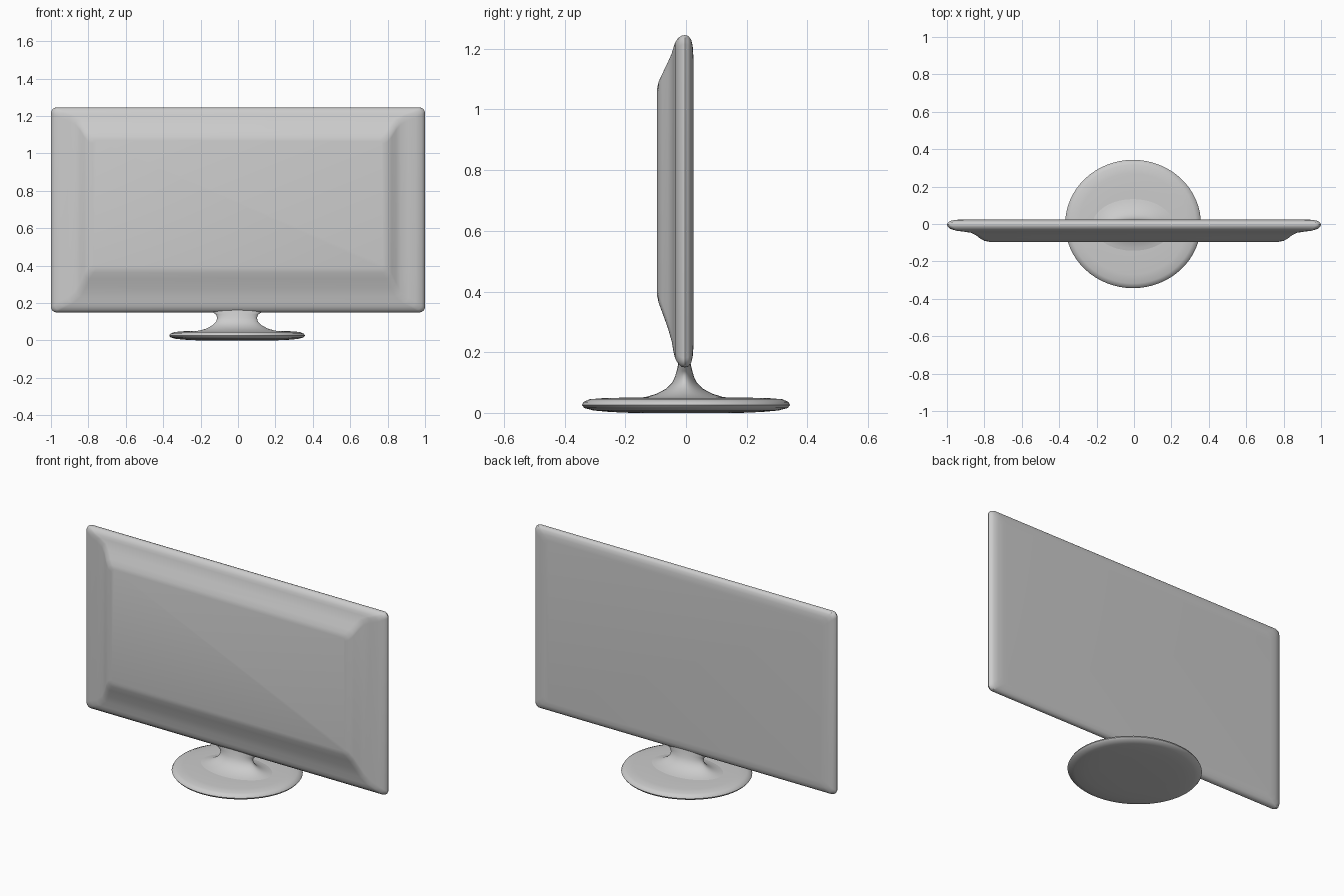
import bpy, bmesh, math

cube = bpy.data.objects.get("Cube")
if cube:
    bpy.data.objects.remove(cube)

grey = bpy.data.materials.new("light grey plastic")
grey.use_nodes = True
colour = (0.6, 0.6, 0.6, 1)
grey.diffuse_color = colour
grey.node_tree.nodes["Principled BSDF"].inputs["Base Color"].default_value = colour


def loft(name, rings):
    """Skin a list of equal-length point rings and cap both ends."""
    bm = bmesh.new()
    loops = [[bm.verts.new(p) for p in ring] for ring in rings]
    n = len(loops[0])
    for a, b in zip(loops, loops[1:]):
        for i in range(n):
            j = (i + 1) % n
            bm.faces.new((a[i], a[j], b[j], b[i]))
    bm.faces.new(loops[0])
    bm.faces.new(loops[-1])
    bmesh.ops.recalc_face_normals(bm, faces=bm.faces)
    mesh = bpy.data.meshes.new(name)
    bm.to_mesh(mesh)
    bm.free()
    mesh.materials.append(grey)
    obj = bpy.data.objects.new(name, mesh)
    bpy.context.collection.objects.link(obj)
    bpy.ops.object.select_all(action="DESELECT")
    obj.select_set(True)
    bpy.context.view_layer.objects.active = obj
    bpy.ops.object.shade_smooth_by_angle(angle=math.radians(40))
    return obj


def rounded_rect(y, half_x, low, high, r, steps=6):
    """Upright rectangle with rounded corners at depth y."""
    pts = []
    corners = [(half_x - r, high - r), (r - half_x, high - r),
               (r - half_x, low + r), (half_x - r, low + r)]
    for k, (cx, cz) in enumerate(corners):
        for s in range(steps + 1):
            a = math.pi / 2 * (k + s / steps)
            pts.append((cx + r * math.cos(a), y, cz + r * math.sin(a)))
    return pts


def ellipse(z, rx, ry, n=64):
    """Flat ellipse at height z."""
    return [(-0.005 + rx * math.cos(math.tau * i / n),
             ry * math.sin(math.tau * i / n), z) for i in range(n)]


# Screen body: raised front plateau, soft slope, thin rim, flat back
screen_profile = [
    (-0.095, 0.775, 0.385, 1.07, 0.02), (-0.09, 0.8, 0.362, 1.092, 0.03),
    (-0.078, 0.822, 0.33, 1.118, 0.03), (-0.06, 0.845, 0.28, 1.155, 0.03),
    (-0.047, 0.87, 0.235, 1.185, 0.03), (-0.041, 0.91, 0.2, 1.205, 0.03),
    (-0.036, 0.95, 0.18, 1.22, 0.03), (-0.026, 0.982, 0.162, 1.236, 0.03),
    (-0.014, 0.996, 0.152, 1.243, 0.03), (-0.004, 1.0, 0.15, 1.245, 0.03),
    (0.008, 0.995, 0.153, 1.242, 0.03), (0.017, 0.98, 0.165, 1.23, 0.03),
    (0.022, 0.955, 0.185, 1.21, 0.03), (0.024, 0.92, 0.21, 1.18, 0.03),
]
loft("screen_body", [rounded_rect(*row) for row in screen_profile])

# Round foot: thin disc with a rounded edge
foot_profile = [
    (0.003, 0.27, 0.25), (0.008, 0.325, 0.305), (0.016, 0.355, 0.335),
    (0.026, 0.363, 0.343), (0.036, 0.357, 0.338), (0.045, 0.335, 0.318),
    (0.049, 0.29, 0.27), (0.051, 0.2, 0.16),
]
loft("foot", [ellipse(0, 0.2, 0.18)] + [ellipse(*row) for row in foot_profile])

# Neck: flares out into the foot and slightly into the screen
neck_profile = [
    (0.046, 0.25, 0.17), (0.053, 0.2, 0.125), (0.063, 0.165, 0.092),
    (0.08, 0.133, 0.06), (0.1, 0.112, 0.04), (0.12, 0.106, 0.031),
    (0.138, 0.112, 0.026), (0.15, 0.13, 0.023), (0.175, 0.14, 0.018),
]
neck = loft("neck", [ellipse(*row) for row in neck_profile])
neck.location.y = -0.005
